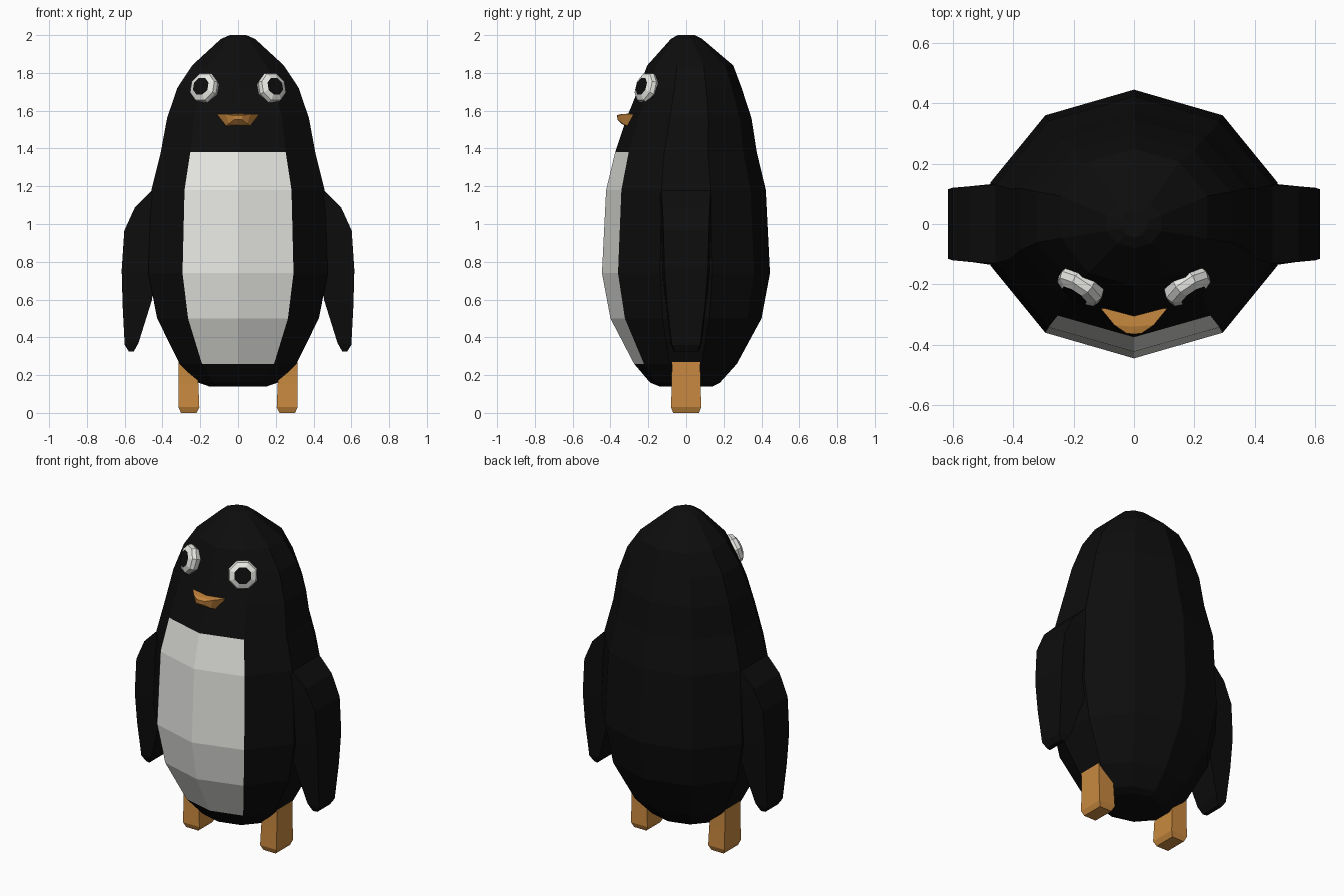
import bpy, bmesh, math
from mathutils import Vector

if "Cube" in bpy.data.objects:
    bpy.data.objects.remove(bpy.data.objects["Cube"])


def material(name, rgb):
    m = bpy.data.materials.new(name)
    m.diffuse_color = (*rgb, 1)
    m.use_nodes = True
    m.node_tree.nodes["Principled BSDF"].inputs["Base Color"].default_value = m.diffuse_color
    return m


BLACK = material("black", (0.004, 0.004, 0.004))
WHITE = material("white", (0.8, 0.8, 0.77))
ORANGE = material("orange", (0.58, 0.25, 0.05))


def loft(name, rings, mats, pick=lambda r, s, c: 0):
    """Skin a list of equal-length point loops and cap both ends.
    pick(row, side, centre) gives a face's material slot; row -1 and -2 are the caps."""
    bm = bmesh.new()
    loops = [[bm.verts.new(p) for p in ring] for ring in rings]
    n = len(loops[0])
    for r in range(len(loops) - 1):
        for s in range(n):
            t = (s + 1) % n
            f = bm.faces.new((loops[r][s], loops[r][t], loops[r + 1][t], loops[r + 1][s]))
            f.material_index = pick(r, s, None)
    for row, loop in ((-1, loops[0]), (-2, loops[-1])):
        bm.faces.new(loop).material_index = pick(row, 0, None)
    bmesh.ops.recalc_face_normals(bm, faces=bm.faces)
    mesh = bpy.data.meshes.new(name)
    bm.to_mesh(mesh)
    bm.free()
    for m in mats:
        mesh.materials.append(m)
    ob = bpy.data.objects.new(name, mesh)
    bpy.context.collection.objects.link(ob)
    return ob


# Body: ten-sided rings given as z, half width, front y, back y
profile = [
    (0.14, 0.16, -0.14, 0.14), (0.16, 0.22, -0.19, 0.18),
    (0.26, 0.325, -0.275, 0.27), (0.50, 0.45, -0.40, 0.40),
    (0.74, 0.50, -0.445, 0.445), (1.18, 0.482, -0.423, 0.423),
    (1.38, 0.43, -0.375, 0.375), (1.56, 0.395, -0.315, 0.347),
    (1.72, 0.338, -0.25, 0.295), (1.84, 0.255, -0.205, 0.25),
    (1.98, 0.095, -0.08, 0.085), (2.00, 0.045, -0.045, 0.045),
]
rings = []
for z, w, front, back in profile:
    cy, d = (front + back) / 2, (back - front) / 2
    rings.append([(w * math.sin(a), cy - d * math.cos(a), z)
                  for a in (math.tau * i / 10 for i in range(10))])
# the two front columns of faces form the white belly
loft("body", rings, [BLACK, WHITE],
     lambda r, s, c: int(2 <= r <= 5 and s in (0, 9)))

# Flippers: cross-sections as z outer, x outer, z inner, x inner, half depth
flipper = [
    (1.18, 0.455, 1.17, 0.42, 0.13), (1.09, 0.545, 1.05, 0.42, 0.125),
    (0.965, 0.602, 0.93, 0.43, 0.12), (0.757, 0.616, 0.74, 0.44, 0.115),
    (0.57, 0.611, 0.60, 0.455, 0.10), (0.36, 0.60, 0.37, 0.527, 0.075),
    (0.325, 0.578, 0.325, 0.552, 0.06),
]
# Feet: cross-sections as z, inner x, outer x, half depth
foot = [(0.27, 0.22, 0.315, 0.075), (0.15, 0.21, 0.315, 0.076),
        (0.03, 0.205, 0.315, 0.08), (0.0, 0.22, 0.302, 0.068)]

for side, label in ((-1, "left"), (1, "right")):
    loft(label + "_flipper",
         [[(side * xo, -d, zo), (side * xo, d, zo),
           (side * xi, d * 1.1, zi), (side * xi, -d * 1.1, zi)]
          for zo, xo, zi, xi, d in flipper], [BLACK])
    loft(label + "_foot",
         [[(side * xi, -d, z), (side * xo, -d, z), (side * xo, d, z), (side * xi, d, z)]
          for z, xi, xo, d in foot], [ORANGE])

    # Eye: octagonal white rim with a black pupil, facing outward and slightly up
    out = Vector((side * 0.54, -0.80, 0.27)).normalized()
    u = Vector((0, 0, 1)).cross(out).normalized()
    v = out.cross(u)
    centre = Vector((side * 0.178, -0.208, 1.72))
    eye = []
    for depth, r in ((-0.03, 0.075), (0.0, 0.086), (0.022, 0.078), (0.036, 0.05)):
        eye.append([centre + out * depth
                    + r * (u * math.cos(a) + v * math.sin(a))
                    for a in (math.tau * (i + 0.5) / 8 for i in range(8))])
    loft(label + "_eye", eye, [WHITE, BLACK], lambda r, s, c: int(r == -2))

# Beak: wide flat top edge, tapering forward and down
beak = [
    [(-0.11, -0.28, 1.582), (0, -0.27, 1.585), (0.11, -0.28, 1.582),
     (0.07, -0.30, 1.515), (0, -0.31, 1.513), (-0.07, -0.30, 1.515)],
    [(-0.065, -0.335, 1.582), (0, -0.34, 1.583), (0.065, -0.335, 1.582),
     (0.05, -0.335, 1.53), (0, -0.34, 1.53), (-0.05, -0.335, 1.53)],
    [(-0.025, -0.362, 1.575), (0, -0.365, 1.576), (0.025, -0.362, 1.575),
     (0.02, -0.36, 1.552), (0, -0.363, 1.552), (-0.02, -0.36, 1.552)],
]
loft("beak", beak, [ORANGE])
